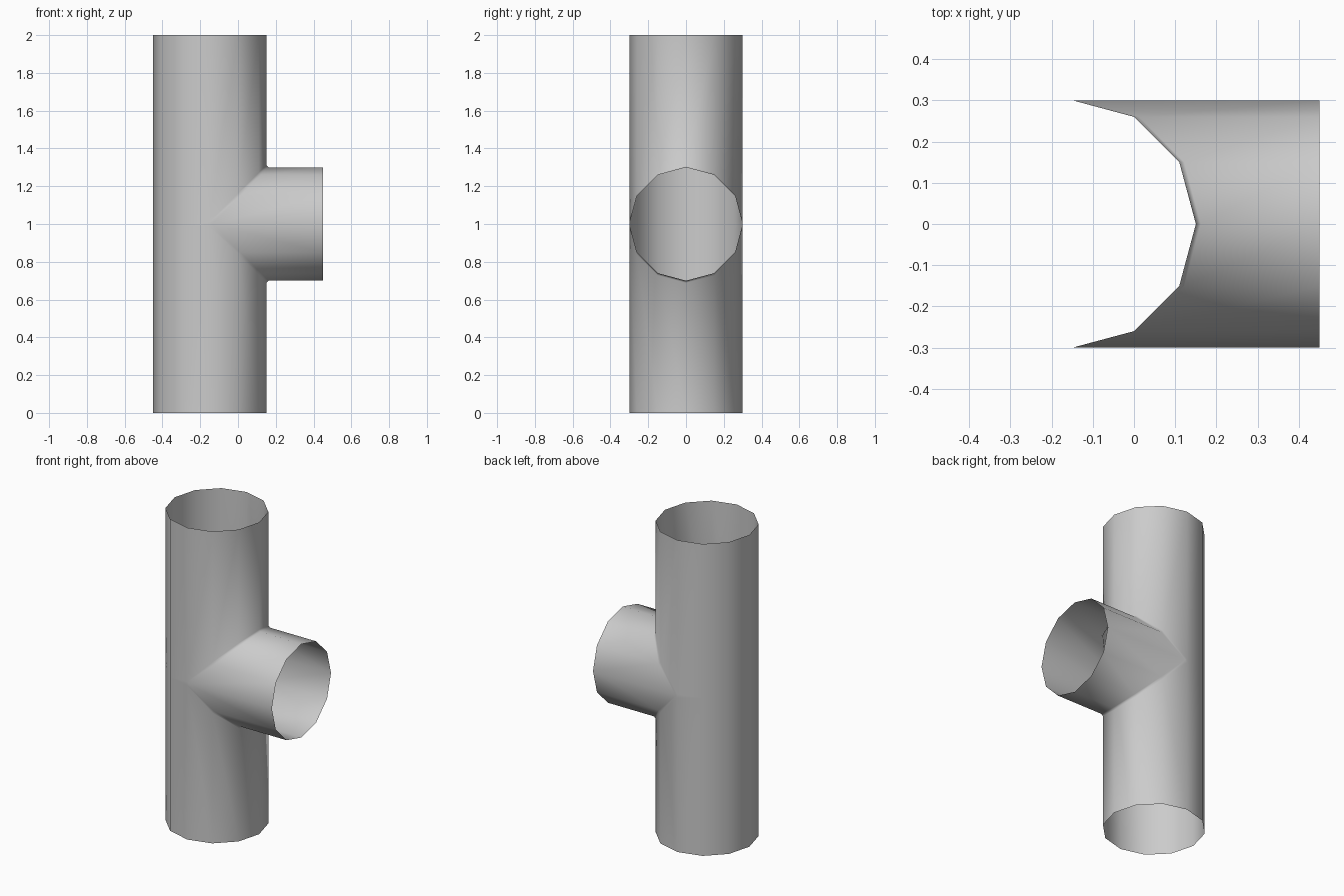
import bpy, bmesh, math

if "Cube" in bpy.data.objects:
    bpy.data.objects.remove(bpy.data.objects["Cube"])

R, AX, MID, END, H = 0.3, -0.15, 1.0, 0.45, 2.0   # radius, pipe axis x, branch height, branch end, height
BEV = 0.012                                       # small chamfer along the joint
bm = bmesh.new()
cache = {}

def v(x, y, z):
    key = (round(x, 4), round(y, 4), round(z, 4))
    if key not in cache:
        cache[key] = bm.verts.new(key)
    return cache[key]

def face(*pts):
    verts = list(dict.fromkeys(v(*p) for p in pts))
    if len(verts) > 2:
        bm.faces.new(verts)

def cs(k):
    return R * math.cos(math.radians(30 * k)), R * math.sin(math.radians(30 * k))

# branch side: wall above and below the mitre, chamfer, and half of the branch tube
for k in range(-3, 3):
    (c0, y0), (c1, y1) = cs(k), cs(k + 1)
    for s, zend in ((1, H), (-1, 0)):
        m0 = (AX + c0, y0, MID + s * (c0 + BEV))
        m1 = (AX + c1, y1, MID + s * (c1 + BEV))
        b0 = (AX + c0 + BEV, y0, MID + s * c0)
        b1 = (AX + c1 + BEV, y1, MID + s * c1)
        face(m0, m1, (AX + c1, y1, zend), (AX + c0, y0, zend))
        face(m0, b0, b1, m1)
        face(b0, (END, y0, MID + s * c0), (END, y1, MID + s * c1), b1)

# small triangles closing the two joint tips
for y in (R, -R):
    face((AX, y, MID - BEV), (AX + BEV, y, MID), (AX, y, MID + BEV))

# plain back half of the vertical tube
for k in range(3, 9):
    (c0, y0), (c1, y1) = cs(k), cs(k + 1)
    for zs in ((0, MID - BEV), (MID - BEV, MID + BEV), (MID + BEV, H)):
        face((AX + c0, y0, zs[0]), (AX + c1, y1, zs[0]),
             (AX + c1, y1, zs[1]), (AX + c0, y0, zs[1]))

# consistent outward normals
bmesh.ops.recalc_face_normals(bm, faces=bm.faces[:])
bm.normal_update()
back = min(bm.faces, key=lambda f: f.calc_center_median().x)
if back.normal.x > 0:
    bmesh.ops.reverse_faces(bm, faces=bm.faces[:])

mesh = bpy.data.meshes.new("tee_pipe")
bm.to_mesh(mesh)
bm.free()
pipe = bpy.data.objects.new("tee_pipe", mesh)
bpy.context.collection.objects.link(pipe)
bpy.context.view_layer.objects.active = pipe
pipe.select_set(True)
bpy.ops.object.shade_smooth_by_angle(angle=math.radians(60))
